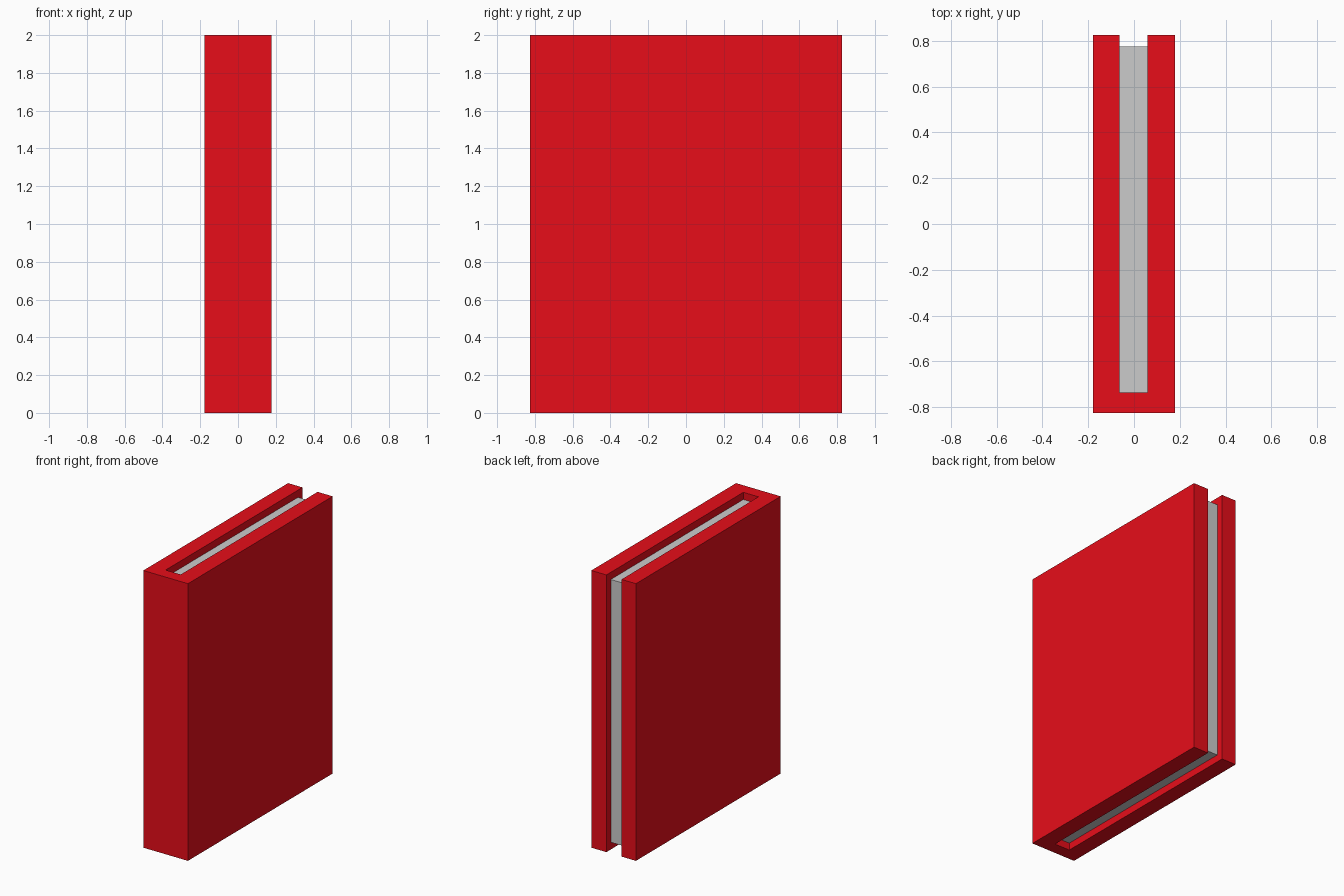
import bpy, bmesh

if "Cube" in bpy.data.objects:
    bpy.data.objects.remove(bpy.data.objects["Cube"])


def prism(name, outline, z0, z1, color=None):
    """Extrude a flat xy outline from z0 up to z1."""
    bm = bmesh.new()
    face = bm.faces.new([bm.verts.new((x, y, z0)) for x, y in outline])
    ext = bmesh.ops.extrude_face_region(bm, geom=[face])
    top = [g for g in ext["geom"] if isinstance(g, bmesh.types.BMVert)]
    bmesh.ops.translate(bm, verts=top, vec=(0, 0, z1 - z0))
    bmesh.ops.recalc_face_normals(bm, faces=bm.faces)
    mesh = bpy.data.meshes.new(name)
    bm.to_mesh(mesh)
    bm.free()
    obj = bpy.data.objects.new(name, mesh)
    bpy.context.collection.objects.link(obj)
    if color:
        mat = bpy.data.materials.new(name + "_color")
        mat.diffuse_color = color
        mat.use_nodes = True
        mat.node_tree.nodes["Principled BSDF"].inputs["Base Color"].default_value = mat.diffuse_color
        mesh.materials.append(mat)
    return obj


HALF_W, HALF_D, HEIGHT = 0.178, 0.825, 2.0
SLOT_L, SLOT_R, SPINE_Y = -0.063, 0.058, -0.736
INSET = 0.052

# Cover: two boards joined by the spine at the front, as one U profile
prism("book_cover", [
    (-HALF_W, HALF_D), (-HALF_W, -HALF_D), (HALF_W, -HALF_D), (HALF_W, HALF_D),
    (SLOT_R, HALF_D), (SLOT_R, SPINE_Y), (SLOT_L, SPINE_Y), (SLOT_L, HALF_D),
], 0, HEIGHT, (0.8, 0.004, 0.01, 1))

# Page block: fills the slot, set in from the open edges
back = HALF_D - 0.05
prism("page_block", [
    (SLOT_L, SPINE_Y), (SLOT_R, SPINE_Y), (SLOT_R, back), (SLOT_L, back),
], INSET, HEIGHT - INSET)
